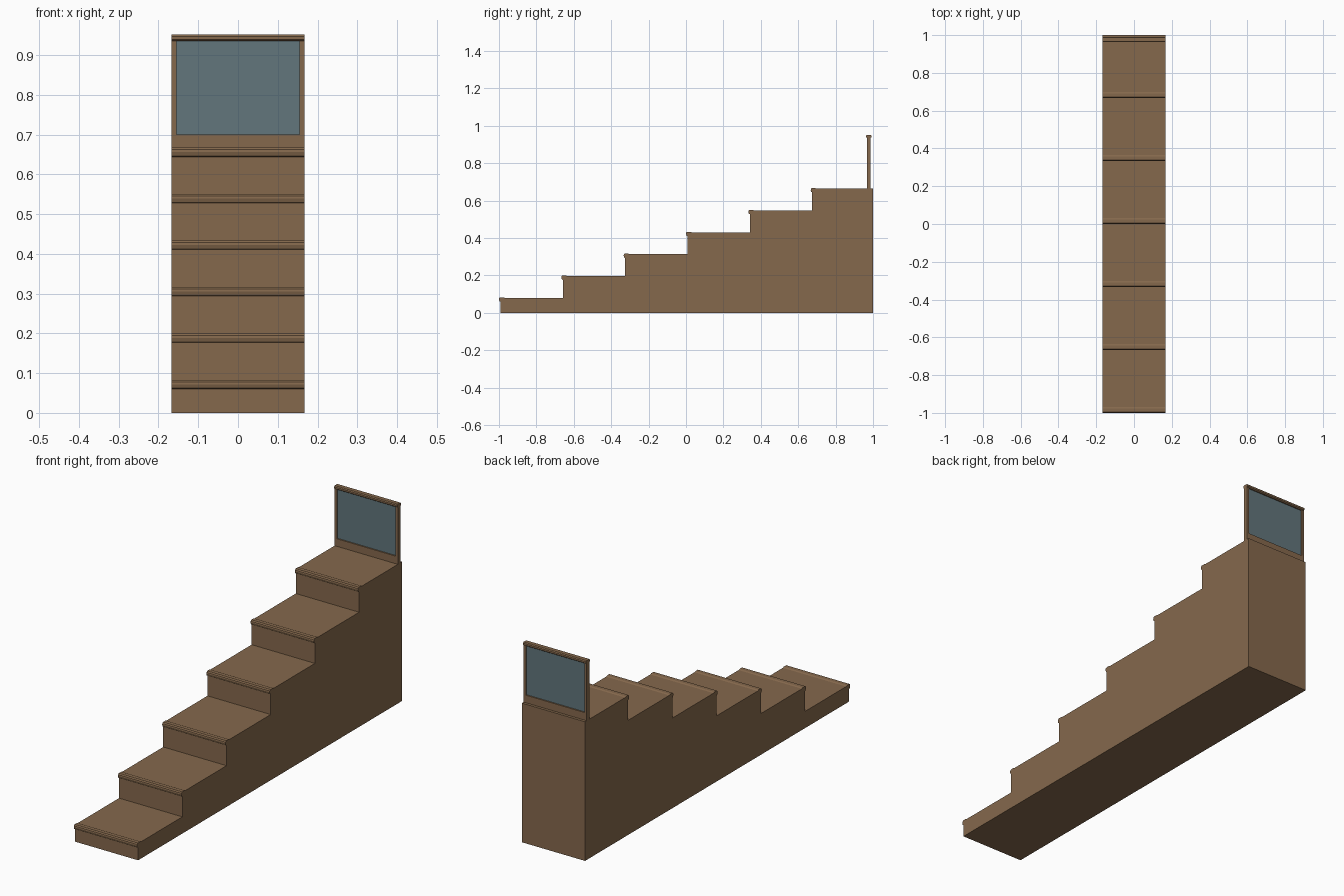
import bpy
import bmesh

STEPS = 6
RUN = 2 / STEPS
RISE = 0.1168
FIRST = 0.08
HALF = 0.167

cube = bpy.data.objects.get("Cube")
if cube:
    bpy.data.objects.remove(cube, do_unlink=True)


def material(name, color):
    m = bpy.data.materials.new(name)
    m.use_nodes = True
    m.diffuse_color = color
    m.node_tree.nodes["Principled BSDF"].inputs["Base Color"].default_value = color
    return m


wood = material("brown wood", (0.235, 0.14, 0.073, 1))
glass = material("blue grey glass", (0.122, 0.182, 0.2, 1))


def extrude_profile(name, points, half, mat):
    """Sweep a (y, z) outline across the width."""
    bm = bmesh.new()
    face = bm.faces.new([bm.verts.new((-half, y, z)) for y, z in points])
    new = bmesh.ops.extrude_face_region(bm, geom=[face])["geom"]
    bmesh.ops.translate(bm, vec=(2 * half, 0, 0),
                        verts=[v for v in new if isinstance(v, bmesh.types.BMVert)])
    bmesh.ops.recalc_face_normals(bm, faces=bm.faces)
    mesh = bpy.data.meshes.new(name)
    bm.to_mesh(mesh)
    bm.free()
    mesh.materials.append(mat)
    obj = bpy.data.objects.new(name, mesh)
    bpy.context.collection.objects.link(obj)
    return obj


def box(name, x0, x1, y0, y1, z0, z1, mat):
    obj = extrude_profile(name, [(y0, z0), (y1, z0), (y1, z1), (y0, z1)], (x1 - x0) / 2, mat)
    obj.location.x = (x0 + x1) / 2
    return obj


# Solid stair body with a rounded raised nosing on the front of each tread
nosing = [(0.008, -0.02), (0.003, -0.018), (0, -0.008), (0.001, -0.002),
          (0.006, 0.003), (0.024, 0.003), (0.031, 0)]
outline = [(1, 0), (-0.992, 0)]
for i in range(STEPS):
    y, z = -1 + i * RUN, FIRST + i * RISE
    outline += [(y + dy, z + dz) for dy, dz in nosing]
    outline.append((y + RUN + (0.008 if i < STEPS - 1 else 0), z))
extrude_profile("stair_body", outline, HALF, wood)

# Framed glass barrier at the top landing
floor = FIRST + (STEPS - 1) * RISE
for side, s in (("left", 1), ("right", -1)):
    a, b = sorted((s * 0.155, s * HALF))
    box(side + "_post", a, b, 0.967, 0.987, floor, 0.937, wood)
box("bottom_rail", -0.155, 0.155, 0.967, 0.987, floor, 0.70, wood)
cap = [(0.968, 0.935), (0.986, 0.935), (0.991, 0.939), (0.991, 0.947),
       (0.987, 0.951), (0.967, 0.951), (0.963, 0.947), (0.963, 0.939)]
extrude_profile("top_rail", cap, HALF, wood)
box("glass_panel", -0.155, 0.155, 0.973, 0.981, 0.70, 0.936, glass)
